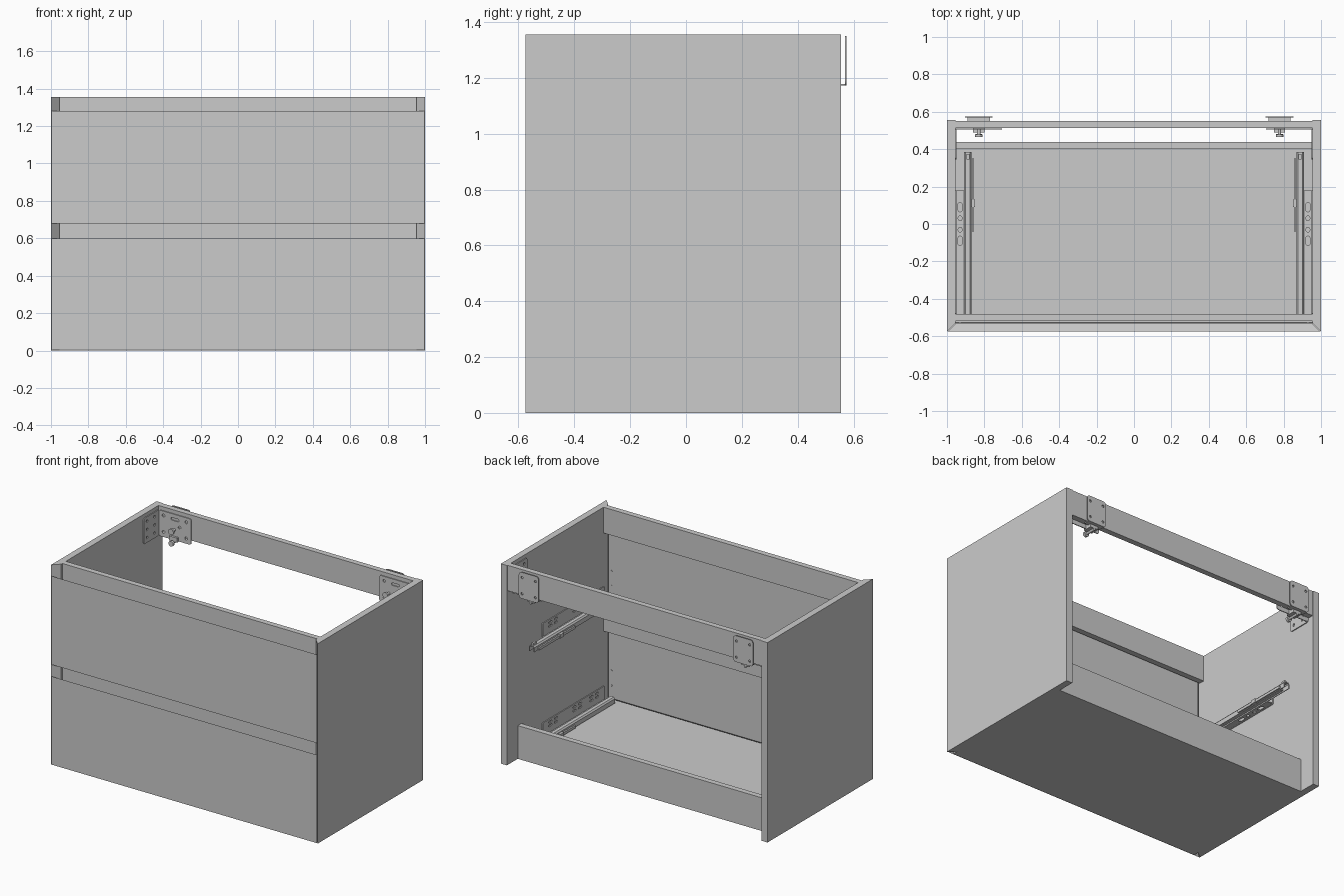
import bpy, bmesh, math
from mathutils import Matrix, Vector

if "Cube" in bpy.data.objects:
    bpy.data.objects.remove(bpy.data.objects["Cube"])

AXES = {'xz': ((1, 0, 0), (0, 0, 1)), 'yz': ((0, 1, 0), (0, 0, 1)), 'xy': ((1, 0, 0), (0, 1, 0))}


def add_mesh(name, bm):
    bmesh.ops.recalc_face_normals(bm, faces=bm.faces)
    me = bpy.data.meshes.new(name)
    bm.to_mesh(me)
    bm.free()
    ob = bpy.data.objects.new(name, me)
    bpy.context.collection.objects.link(ob)
    return ob


def box(name, x, y, z):
    bm = bmesh.new()
    bmesh.ops.create_cube(bm, size=1)
    for v in bm.verts:
        v.co = [(r[0] + r[1]) / 2 + c * (r[1] - r[0]) for r, c in zip((x, y, z), v.co)]
    return add_mesh(name, bm)


def extrude_profile(name, pts, axis, a, b):
    """Closed 2D profile extruded along axis ('x': pts are y,z; 'z': pts are x,y)."""
    place = (lambda p, t: (t, p[0], p[1])) if axis == 'x' else (lambda p, t: (p[0], p[1], t))
    bm = bmesh.new()
    f = bm.faces.new([bm.verts.new(place(p, a)) for p in pts])
    r = bmesh.ops.extrude_face_region(bm, geom=[f])
    verts = [g for g in r['geom'] if isinstance(g, bmesh.types.BMVert)]
    bmesh.ops.translate(bm, verts=verts, vec=Vector(place((0, 0), b - a)))
    return add_mesh(name, bm)


def rounded(cx, cy, w, h, r, n=4):
    pts = []
    for k, (sx, sy) in enumerate(((1, 1), (-1, 1), (-1, -1), (1, -1))):
        for i in range(n + 1):
            a = math.pi / 2 * (k + i / n)
            pts.append((cx + sx * (w / 2 - r) + r * math.cos(a), cy + sy * (h / 2 - r) + r * math.sin(a)))
    return pts


def plate(name, plane, rect, r, depth, thick, holes=()):
    """Sheet metal plate with holes; rect = (u0, u1, v0, v1), depth = position on normal."""
    u0, u1, v0, v1 = rect
    cu = bpy.data.curves.new(name, 'CURVE')
    cu.dimensions, cu.fill_mode, cu.extrude = '2D', 'BOTH', thick / 2
    loops = [rounded((u0 + u1) / 2, (v0 + v1) / 2, u1 - u0, v1 - v0, r)]
    loops += [rounded(a, b, w, h, min(w, h) * 0.49) for a, b, w, h in holes]
    for pts in loops:
        s = cu.splines.new('POLY')
        s.points.add(len(pts) - 1)
        for p, q in zip(s.points, pts):
            p.co = (*q, 0, 1)
        s.use_cyclic_u = True
    tmp = bpy.data.objects.new(name + '_tmp', cu)
    bpy.context.collection.objects.link(tmp)
    me = bpy.data.meshes.new_from_object(tmp.evaluated_get(bpy.context.evaluated_depsgraph_get()))
    bpy.data.objects.remove(tmp)
    u, v = (Vector(a) for a in AXES[plane])
    n = u.cross(v)
    off = Vector([abs(c) for c in n]) * depth
    me.transform(Matrix.Translation(off) @ Matrix((u, v, n)).transposed().to_4x4())
    ob = bpy.data.objects.new(name, me)
    bpy.context.collection.objects.link(ob)
    return ob


def rod(name, x, z, y0, y1, r):
    bm = bmesh.new()
    m = Matrix.Translation((x, (y0 + y1) / 2, z)) @ Matrix.Rotation(math.pi / 2, 4, 'X')
    bmesh.ops.create_cone(bm, cap_ends=True, segments=16, radius1=r, radius2=r, depth=abs(y1 - y0), matrix=m)
    return add_mesh(name, bm)


F, B, H, T = -0.575, 0.555, 1.355, 0.045   # front, back, height, board thickness
IN = 1 - T

# side panels with mitred front edge
for s, side in ((-1, 'left'), (1, 'right')):
    extrude_profile(side + '_side_panel', [(s, F), (s, B), (s * IN, B), (s * IN, F + T)], 'z', 0, H)

# bottom panel with mitred front edge, and rails
extrude_profile('bottom_panel', [(F + 0.004, 0), (0.40, 0), (0.40, T), (F + T + 0.004, T)], 'x', -IN, IN)
box('lower_back_rail', (-IN, IN), (0.40, 0.438), (0, 0.225))
box('upper_back_rail', (-IN, IN), (0.512, 0.55), (1.183, H))
box('top_front_rail', (-IN, IN), (-0.518, -0.48), (1.18, H))
box('middle_front_rail', (-IN, IN), (-0.518, -0.48), (0.515, 0.69))

# drawer fronts: mitred ends, undercut finger grip along the top
for name, z0, z0b, z1 in (('lower', 0.002, T + 0.002, 0.60), ('upper', 0.68, 0.68, 1.28)):
    bm = bmesh.new()
    rings = []
    for y, hx, a, b in ((F, 0.997, z0, z1), (F + T, IN - 0.003, z0b, z1 - T)):
        rings.append([bm.verts.new(p) for p in ((-hx, y, a), (hx, y, a), (hx, y, b), (-hx, y, b))])
    for r in rings:
        bm.faces.new(r)
    for i in range(4):
        j = (i + 1) % 4
        bm.faces.new((rings[0][i], rings[0][j], rings[1][j], rings[1][i]))
    add_mesh(name + '_drawer_front', bm)

# drawer runners, two per side
for s, side in ((-1, 'left'), (1, 'right')):
    for z, level in ((0.05, 'lower'), (0.725, 'upper')):
        n = f'{level}_{side}_runner_'

        def bar(part, a, b, y, z0, z1):
            box(n + part, sorted((s * a, s * b)), y, (z + z0, z + z1))
        slots = [(y, z + h, 0.035, 0.012) for y in (-0.40, -0.34, -0.22, -0.16, 0.04, 0.10) for h in (0.05, 0.075)]
        plate(n + 'wall_plate', 'yz', (-0.48, 0.18, z, z + 0.095), 0.003, s * 0.951, 0.006, slots)
        cx = s * 0.93
        plate(n + 'flange', 'xy', (cx - 0.023, cx + 0.023, -0.48, 0.18), 0.002, z + 0.003, 0.005,
              [(cx, 0.09, 0.022, 0.05), (cx, 0.03, 0.02, 0.025), (cx, -0.03, 0.02, 0.025), (cx, -0.09, 0.022, 0.05)])
        # hat shaped channel
        c = s * 0.888
        prof = [(-0.02, 0), (-0.02, 0.03), (-0.012, 0.04), (0.012, 0.04), (0.02, 0.03), (0.02, 0),
                (0.015, 0), (0.015, 0.028), (0.01, 0.035), (-0.01, 0.035), (-0.015, 0.028), (-0.015, 0)]
        ob = extrude_profile(n + 'channel', prof, 'z', -0.48, 0.385)
        ob.data.transform(Matrix(((1, 0, 0, c), (0, 0, 1, 0), (0, 1, 0, z), (0, 0, 0, 1))))
        ob.data.flip_normals()
        bar('inner_slide', 0.878, 0.898, (-0.48, 0.34), 0.004, 0.022)
        bar('damper', 0.856, 0.866, (-0.04, 0.35), 0.002, 0.02)
        bar('damper_catch', 0.851, 0.868, (0.09, 0.13), 0.0, 0.026)
        bar('rear_hook', 0.88, 0.896, (0.345, 0.375), 0.04, 0.055)
        for k, dz in enumerate((0.085, 0.185)):
            rod(f'{n}front_screw_{k}', s * 0.93, z + dz, F + T - 0.002, F + T + 0.004, 0.006)

# wall hanging brackets
for s, side, cx in ((-1, 'left', -0.83), (1, 'right', 0.778)):
    n = side + '_hanger_'
    corners = [(cx + i * 0.05, z, 0.016, 0.016) for i in (-1, 1) for z in (1.205, 1.315)]
    plate(n + 'wall_plate', 'xz', (cx - 0.074, cx + 0.074, 1.172, 1.35), 0.02, 0.572, 0.006, corners)
    box(n + 'wall_plate_lip', (cx - 0.06, cx + 0.06), (0.53, 0.572), (1.172, 1.178))
    x0, x1 = sorted((s * 0.705, s * 0.95))
    mid = (x0 + x1) / 2
    holes = [(mid + i * 0.085, z, 0.02, 0.02) for i in (-1, 1) for z in (1.19, 1.30)]
    holes += [(mid, 1.295, 0.06, 0.018), (mid + 0.035, 1.25, 0.02, 0.02)]
    plate(n + 'back_plate', 'xz', (x0, x1, 1.155, 1.33), 0.015, 0.508, 0.006, holes)
    side_holes = [(y, z, 0.018, 0.018) for y in (0.38, 0.46) for z in (1.19, 1.245, 1.30)]
    plate(n + 'side_plate', 'yz', (0.345, 0.51, 1.155, 1.33), 0.015, s * 0.951, 0.006, side_holes)
    rod(n + 'depth_screw', cx, 1.225, 0.505, 0.465, 0.009)
    rod(n + 'depth_screw_head', cx, 1.225, 0.478, 0.465, 0.02)
    rod(n + 'height_screw', cx, 1.145, 0.553, 0.47, 0.008)
    rod(n + 'height_screw_head', cx, 1.145, 0.482, 0.465, 0.018)
    box(n + 'screw_block', (cx - 0.03, cx + 0.03), (0.49, 0.552), (1.152, 1.182))
